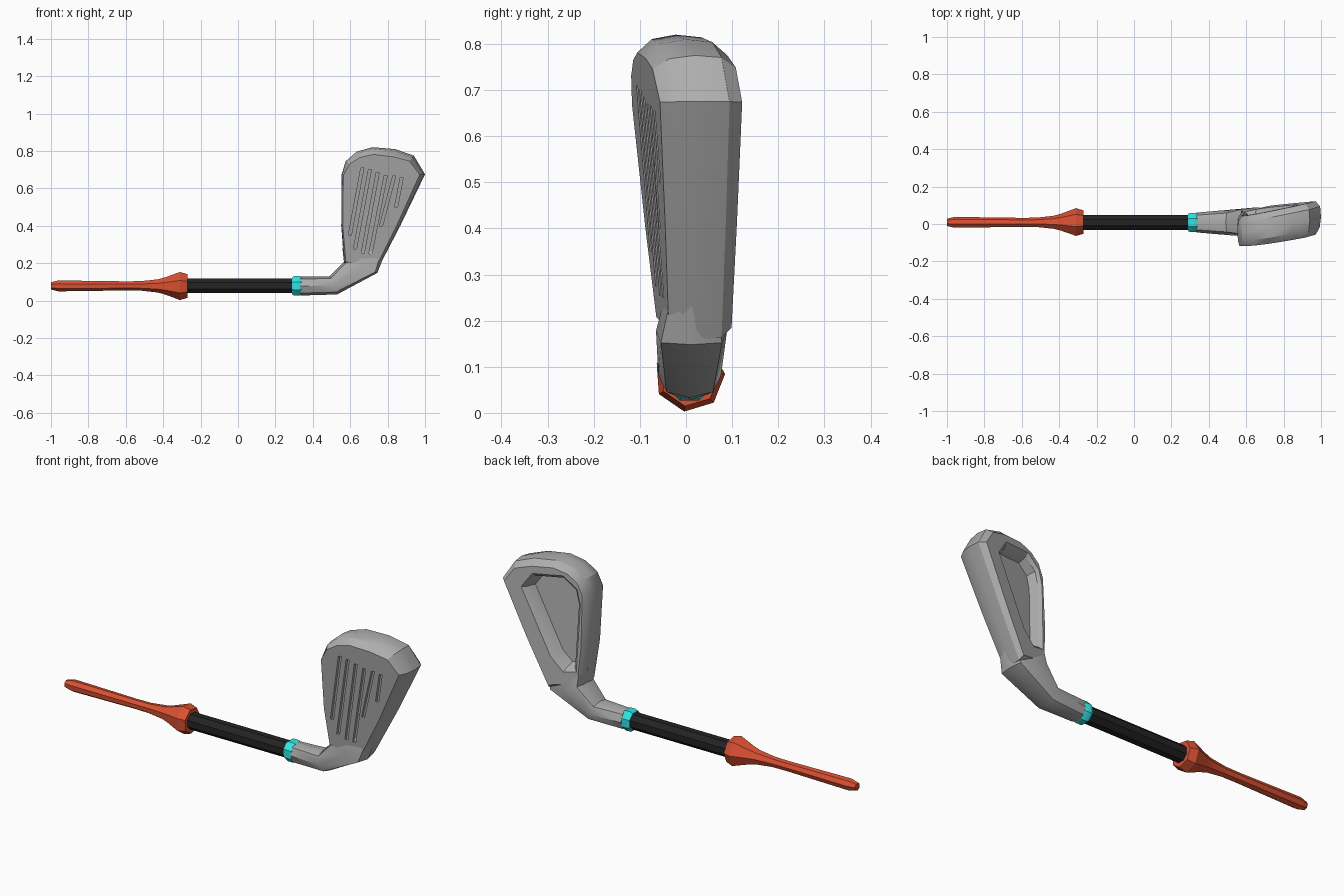
import bpy, bmesh, math
from mathutils import Vector

if "Cube" in bpy.data.objects:
    bpy.data.objects.remove(bpy.data.objects["Cube"])


def material(name, rgb):
    m = bpy.data.materials.new(name)
    m.diffuse_color = (*rgb, 1)
    m.use_nodes = True
    m.node_tree.nodes["Principled BSDF"].inputs["Base Color"].default_value = m.diffuse_color
    return m


steel = material("steel_grey", (0.42, 0.42, 0.42))
red = material("grip_red", (0.7, 0.082, 0.032))
black = material("shaft_black", (0.017, 0.017, 0.017))
cyan = material("collar_cyan", (0.03, 0.8, 0.78))

CY, CZ = 0.008, 0.079   # shaft axis


def loft(name, rings, mat, smooth=30):
    """Skin a list of equal-length point rings and cap both ends."""
    bm = bmesh.new()
    vs = [[bm.verts.new(p) for p in ring] for ring in rings]
    n = len(vs[0])
    for a, b in zip(vs, vs[1:]):
        for i in range(n):
            j = (i + 1) % n
            bm.faces.new((a[i], a[j], b[j], b[i]))
    bm.faces.new(vs[0])
    bm.faces.new(vs[-1])
    bmesh.ops.recalc_face_normals(bm, faces=bm.faces)
    me = bpy.data.meshes.new(name)
    bm.to_mesh(me)
    bm.free()
    me.materials.append(mat)
    ob = bpy.data.objects.new(name, me)
    bpy.context.collection.objects.link(ob)
    if smooth:
        smooth_object(ob, smooth)
    return ob


def smooth_object(ob, deg):
    bpy.ops.object.select_all(action='DESELECT')
    ob.select_set(True)
    bpy.context.view_layer.objects.active = ob
    bpy.ops.object.shade_smooth_by_angle(angle=math.radians(deg))


def rod(name, profile, mat, sides=7, phase=4):
    """Turned part along x from (x, radius) pairs."""
    rings = []
    for x, r in profile:
        angles = [math.radians(phase + 360 * i / sides) for i in range(sides)]
        rings.append([(x, CY + r * math.cos(a), CZ + r * math.sin(a)) for a in angles])
    return loft(name, rings, mat)


# Sloping planes of the club face and back
def front_y(x, z):
    return -0.121 + 0.15 * (x - 0.56) - 0.11 * (z - 0.7)


def back_y(x, z):
    return 0.125 + 0.2 * (x - 0.98) - 0.05 * (z - 0.65)


def inset(outline, widths):
    """Mitred inset of a clockwise (x, z) outline."""
    pts = [Vector(p) for p in outline]
    out = []
    for i, p in enumerate(pts):
        d0 = (p - pts[i - 1]).normalized()
        d1 = (pts[(i + 1) % len(pts)] - p).normalized()
        n0, n1 = Vector((d0.y, -d0.x)), Vector((d1.y, -d1.x))
        m = (n0 + n1).normalized()
        out.append(p + m * widths[i] / max(0.5, m.dot(n0)))
    return out


def cut(target, cutter):
    mod = target.modifiers.new("cut", 'BOOLEAN')
    mod.operation = 'DIFFERENCE'
    mod.solver = 'EXACT'
    mod.object = cutter
    bpy.ops.object.select_all(action='DESELECT')
    target.select_set(True)
    bpy.context.view_layer.objects.active = target
    bpy.ops.object.modifier_apply(modifier=mod.name)
    bpy.data.objects.remove(cutter)


# Grip, shaft and collar
rod("grip", [(-1, 0.02), (-0.96, 0.03), (-0.6, 0.025), (-0.52, 0.026), (-0.43, 0.036),
             (-0.39, 0.047), (-0.31, 0.077), (-0.27, 0.065)], red)
rod("shaft", [(-0.29, 0.043), (0.31, 0.043)], black, 8, 22.5)
rod("collar", [(0.29, 0.049), (0.3, 0.056), (0.33, 0.056), (0.34, 0.05)], cyan, 8, 22.5)

# Bent neck: lower point, upper point, half width, y centre, corner fullness
rings = []
for lo, up, hy, cy, full in [((0.335, 0.027), (0.335, 0.129), 0.053, 0.008, 1.05),
                             ((0.53, 0.033), (0.49, 0.13), 0.068, 0.008, 1.05),
                             ((0.745, 0.148), (0.566, 0.208), 0.077, 0.012, 1.22),
                             ((0.79, 0.262), (0.558, 0.285), 0.054, 0.014, 1.15)]:
    c = Vector(((lo[0] + up[0]) / 2, cy, (lo[1] + up[1]) / 2))
    h = Vector(((up[0] - lo[0]) / 2, 0, (up[1] - lo[1]) / 2))
    ring = []
    for i in range(8):
        a, k = math.tau * i / 8, full if i % 2 else 1
        ring.append(c + h * math.sin(a) * k + Vector((0, hy * math.cos(a) * k, 0)))
    rings.append(ring)
loft("neck", rings, steel, 40)

# Head: stacked outlines from face to back
outline = [(0.567, 0.2), (0.552, 0.4), (0.553, 0.67), (0.575, 0.745), (0.635, 0.797),
           (0.72, 0.82), (0.84, 0.81), (0.94, 0.775), (1.0, 0.675), (0.87, 0.405), (0.743, 0.16)]
bevel = [0.01, 0.008, 0.01, 0.025, 0.035, 0.038, 0.042, 0.035, 0.025, 0.018, 0.014]
rings = []
for t, k, add in [(0, 1, 0), (0.2, 0.25, 0), (0.5, 0, 0), (0.82, 0.1, 0.002), (1, 0.5, 0.014)]:
    pts = inset(outline, [w * k + add for w in bevel])
    rings.append([(x, front_y(x, z) * (1 - t) + back_y(x, z) * t, z) for x, z in pts])
head = loft("club_head", rings, steel, 0)

# Cavity in the back, with a chamfered rim
cavity = [(0.605, 0.29), (0.595, 0.62), (0.612, 0.69), (0.675, 0.74), (0.82, 0.725),
          (0.865, 0.66), (0.71, 0.34), (0.65, 0.28)]
rings = []
for dy, w in [(-0.06, 0.016), (-0.014, 0), (0.01, -0.026)]:
    rings.append([(x, back_y(x, z) + dy, z) for x, z in inset(cavity, [w] * len(cavity))])
cut(head, loft("cavity_cutter", rings, steel, 0))

# Slanted grooves in the face: top point, bottom point
grooves = [(0.665, 0.71, 0.598, 0.35), (0.705, 0.70, 0.625, 0.275), (0.747, 0.685, 0.667, 0.255),
           (0.79, 0.67, 0.708, 0.25), (0.835, 0.665, 0.765, 0.4), (0.875, 0.655, 0.845, 0.5)]
for xt, zt, xb, zb in grooves:
    w = 0.008
    box = [(xb - w, zb), (xt - w, zt), (xt + w, zt), (xb + w, zb)]
    rings = [[(x, front_y(x, z) + dy, z) for x, z in box] for dy in (-0.02, 0.014)]
    cut(head, loft("groove_cutter", rings, steel, 0))
smooth_object(head, 30)
